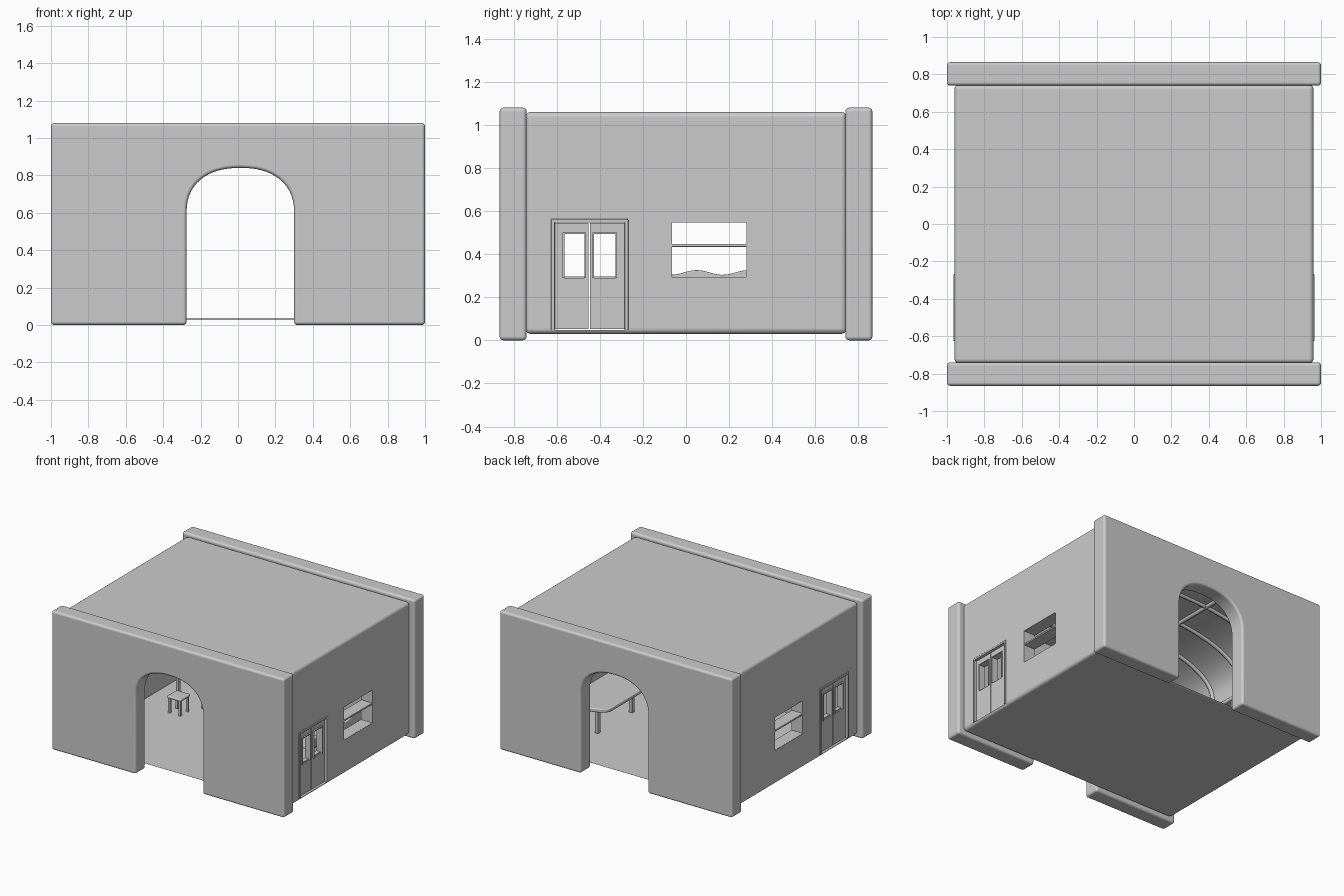
import bpy, bmesh
from math import sin, cos, pi, radians

if "Cube" in bpy.data.objects:
    bpy.data.objects.remove(bpy.data.objects["Cube"])


def finish(name, bm, bevel=0.0, segs=3):
    bmesh.ops.recalc_face_normals(bm, faces=bm.faces)
    me = bpy.data.meshes.new(name)
    bm.to_mesh(me)
    bm.free()
    ob = bpy.data.objects.new(name, me)
    bpy.context.collection.objects.link(ob)
    bpy.ops.object.select_all(action='DESELECT')
    bpy.context.view_layer.objects.active = ob
    ob.select_set(True)
    bpy.ops.object.shade_smooth_by_angle(angle=radians(35))
    if bevel:
        m = ob.modifiers.new("bevel", 'BEVEL')
        m.width, m.segments, m.limit_method = bevel, segs, 'ANGLE'
        m.angle_limit = radians(40)
        m.harden_normals = True
    return ob


def boxes(name, spans, bevel=0.0, segs=2):
    """One object from boxes given as (x0, x1, y0, y1, z0, z1)."""
    bm = bmesh.new()
    for x0, x1, y0, y1, z0, z1 in spans:
        vs = bmesh.ops.create_cube(bm, size=1)['verts']
        for v in vs:
            v.co.x = (x0 + x1) / 2 + v.co.x * (x1 - x0)
            v.co.y = (y0 + y1) / 2 + v.co.y * (y1 - y0)
            v.co.z = (z0 + z1) / 2 + v.co.z * (z1 - z0)
    return finish(name, bm, bevel, segs)


def prism(name, pts, axis, a, b, bevel=0.0, segs=3):
    """Extrude a 2D outline along an axis from a to b."""
    def place(p, q, t):
        return {'x': (t, p, q), 'y': (p, t, q), 'z': (p, q, t)}[axis]
    bm = bmesh.new()
    lo = [bm.verts.new(place(p, q, a)) for p, q in pts]
    hi = [bm.verts.new(place(p, q, b)) for p, q in pts]
    bm.faces.new(lo)
    bm.faces.new(hi)
    n = len(pts)
    for i in range(n):
        bm.faces.new((lo[i], lo[(i + 1) % n], hi[(i + 1) % n], hi[i]))
    return finish(name, bm, bevel, segs)


def rod(name, pts, r):
    cu = bpy.data.curves.new(name, 'CURVE')
    cu.dimensions = '3D'
    cu.bevel_depth, cu.bevel_resolution, cu.use_fill_caps = r, 2, True
    sp = cu.splines.new('POLY')
    sp.points.add(len(pts) - 1)
    for p, c in zip(sp.points, pts):
        p.co = (*c, 1)
    sp.use_smooth = True
    ob = bpy.data.objects.new(name, cu)
    bpy.context.collection.objects.link(ob)
    return ob


def arc(cx, cz, rx, rz, n, power=2.0):
    """Superelliptic half arch from the right springing to the left one."""
    out = []
    for i in range(n + 1):
        t = pi * i / n
        c, s = cos(t), max(sin(t), 0)
        sg = 1 if c >= 0 else -1
        out.append((cx + rx * sg * abs(c) ** (2 / power), cz + rz * s ** (2 / power)))
    return out


# End walls, front and back, each with an arched gateway
gate = arc(0.0125, 0.60, 0.2875, 0.24, 28, 2.3)
outline = [(1, 0), (1, 1.08), (-1, 1.08), (-1, 0), (-0.275, 0)] + gate[::-1] + [(0.30, 0)]
prism("front_wall", outline, 'y', -0.865, -0.74, 0.018, 4)
prism("back_wall", outline, 'y', 0.74, 0.865, 0.018, 4)

# Hall: rounded box hollowed by a vault, with door and window openings
D0, D1, DZ0, DZ1 = -0.626, -0.268, 0.047, 0.563
hall = boxes("hall", [(-0.96, 0.96, -0.745, 0.745, 0.03, 1.06)], 0.025, 4)
vault = arc(0, 0.70, 0.90, 0.33, 40, 2.5)
cutters = [
    prism("vault_cutter", [(-0.90, 0.036), (0.90, 0.036)] + vault, 'y', -0.8, 0.8),
    boxes("door_cutter", [(-1.1, 1.1, D0, D1, DZ0, DZ1)]),
    boxes("window_cutter", [(-1.1, 1.1, -0.067, 0.281, 0.293, 0.549)]),
]
for c in cutters:
    c.hide_render = True
    m = hall.modifiers.new("cut", 'BOOLEAN')
    m.operation, m.solver, m.object = 'DIFFERENCE', 'EXACT', c
bpy.ops.object.select_all(action='DESELECT')
bpy.context.view_layer.objects.active = hall
hall.select_set(True)
for m in list(hall.modifiers):
    bpy.ops.object.modifier_apply(modifier=m.name)
bpy.ops.object.shade_smooth_by_angle(angle=radians(35))
for c in cutters:
    bpy.data.objects.remove(c)

# Vault ribs and lengthwise beams
for i, y in enumerate((-0.5, -0.2, 0.1, 0.4, 0.68)):
    rod(f"vault_rib_{i}", [(x, y, z) for x, z in vault], 0.016)
for x in (-0.33, 0.33):
    rod("ceiling_beam", [(x, -0.74, 1.018), (x, 0.74, 1.018)], 0.016)

for side, s in (("right", 1), ("left", -1)):
    def both(spans):
        return [(min(s * a, s * b), max(s * a, s * b), *r) for a, b, *r in spans]

    # Door frame
    boxes(f"{side}_door_frame", both([
        (0.89, 0.966, D0, D0 + 0.017, DZ0, DZ1),
        (0.89, 0.966, D1 - 0.017, D1, DZ0, DZ1),
        (0.89, 0.966, D0, D1, DZ1 - 0.017, DZ1)]), 0.004)
    # Two door leaves: stiles, rails, recessed lower panel and glazing bead
    leaves = ((D0 + 0.018, -0.452, -0.565, -0.472), (-0.446, D1 - 0.018, -0.426, -0.328))
    for i, (y0, y1, w0, w1) in enumerate(leaves):
        zb, zt, g0, g1, b = DZ0 + 0.005, DZ1 - 0.018, 0.297, 0.493, 0.007
        boxes(f"{side}_door_leaf_{i}", both([
            (0.91, 0.945, y0, w0 - b, zb, zt), (0.91, 0.945, w1 + b, y1, zb, zt),
            (0.91, 0.945, w0 - b, w1 + b, g1 + b, zt),
            (0.91, 0.945, w0 - b, w1 + b, zb, g0 - b),
            (0.905, 0.955, w0 - b, w0, g0 - b, g1 + b),
            (0.905, 0.955, w1, w1 + b, g0 - b, g1 + b),
            (0.905, 0.955, w0 - b, w1 + b, g1, g1 + b),
            (0.905, 0.938, w0 - b, w1 + b, g0 - b, g0)]))
    # Window lining and crossbar
    boxes(f"{side}_window_lining", both([
        (0.86, 0.957, -0.073, -0.066, 0.287, 0.555), (0.86, 0.957, 0.280, 0.287, 0.287, 0.555),
        (0.86, 0.957, -0.073, 0.287, 0.287, 0.294), (0.86, 0.957, -0.073, 0.287, 0.548, 0.555)]))
    boxes(f"{side}_window_bar", both([(0.86, 0.957, -0.07, 0.284, 0.434, 0.448)]), 0.004)

# Bench on the right: rounded seat, legs and wavy back
seat = [(0.80, -0.25), (0.80, 0.40)]
seat += [(0.52 + 0.10 * cos(t), 0.30 + 0.10 * sin(t)) for t in [pi / 2 - i * pi / 16 for i in range(9)]]
seat += [(0.52 + 0.10 * cos(t), -0.15 + 0.10 * sin(t)) for t in [-i * pi / 16 for i in range(9)]]
seat = [(x if x >= 0.8 else 0.80 - (x - 0.42) * 1.7 * 1.1, y) for x, y in seat]
prism("bench_seat", seat, 'z', 0.235, 0.265, 0.008)
boxes("bench_legs", [(x - 0.015, x + 0.015, y - 0.015, y + 0.015, 0.036, 0.24)
                     for x in (0.55, 0.76) for y in (-0.12, 0.30)], 0.004)
wave = [(-0.25 + 0.65 * i / 30, 0.315 + 0.011 * cos((-0.25 + 0.65 * i / 30 - 0.05) * 2 * pi / 0.24))
        for i in range(31)]
prism("bench_back", [(0.40, 0.25), (-0.25, 0.25)] + wave, 'x', 0.78, 0.81, 0.006)

# Table and two stools on the left
boxes("table_top", [(-0.72, -0.44, 0.22, 0.56, 0.24, 0.27)], 0.012, 3)
boxes("table_legs", [(x - 0.012, x + 0.012, y - 0.012, y + 0.012, 0.036, 0.245)
                     for x in (-0.69, -0.47) for y in (0.25, 0.53)], 0.003)
for i, y in enumerate((0.10, 0.66)):
    boxes(f"stool_seat_{i}", [(-0.64, -0.52, y - 0.06, y + 0.06, 0.15, 0.17)], 0.008)
    boxes(f"stool_legs_{i}", [(-0.58 + a - 0.008, -0.58 + a + 0.008, y + b - 0.008, y + b + 0.008, 0.036, 0.155)
                              for a in (-0.045, 0.045) for b in (-0.045, 0.045)])
